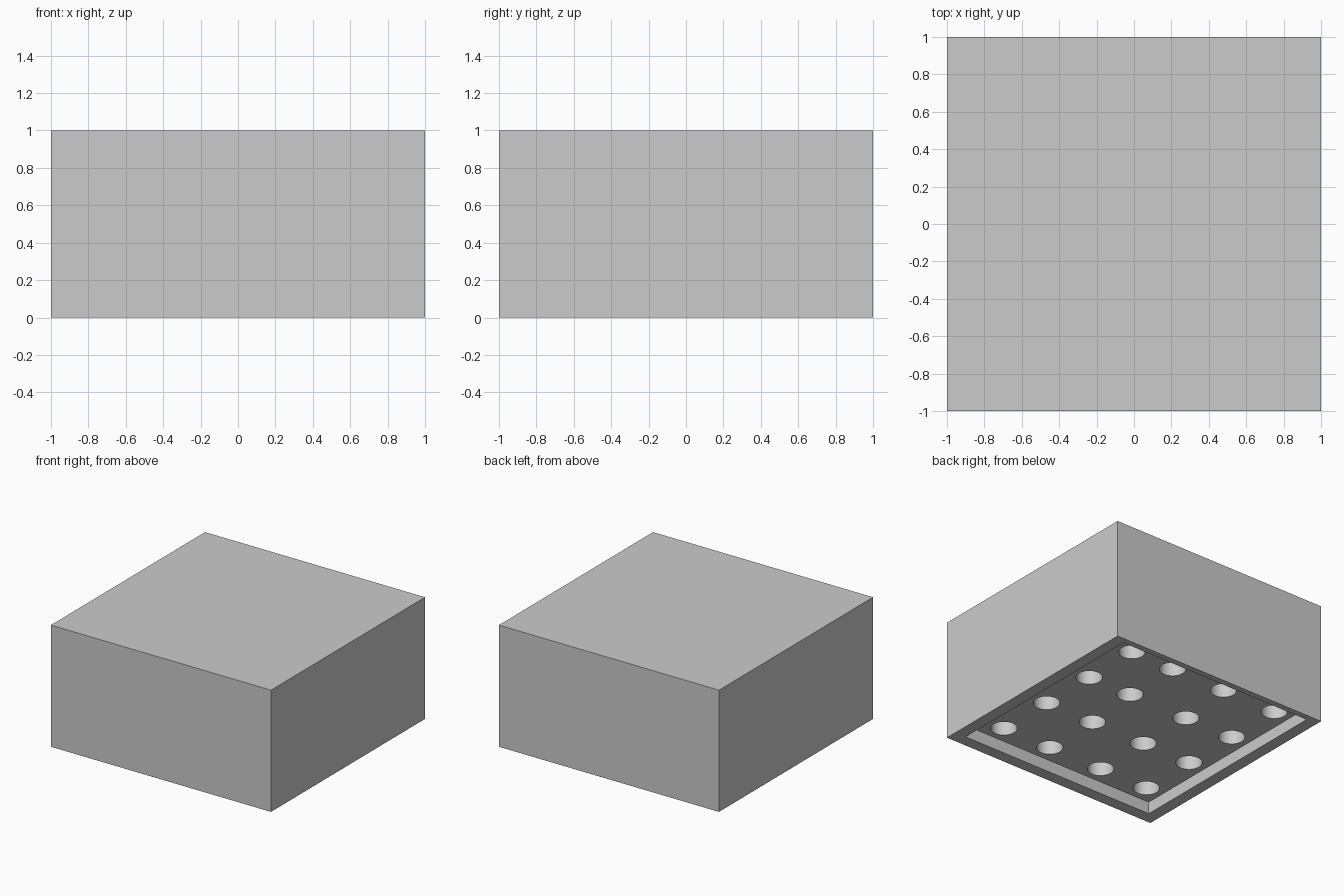
import bpy
import bmesh
import math
from mathutils import Matrix, Vector

cube = bpy.data.objects.get("Cube")
if cube:
    bpy.data.objects.remove(cube, do_unlink=True)

grey = bpy.data.materials.new("light_grey")
grey.use_nodes = True
COLOUR = (0.6, 0.6, 0.6, 1)
grey.diffuse_color = COLOUR
grey.node_tree.nodes["Principled BSDF"].inputs["Base Color"].default_value = COLOUR


def add_box(bm, low, high):
    low, high = Vector(low), Vector(high)
    place = Matrix.Translation((low + high) / 2) @ Matrix.Diagonal((*(high - low), 1))
    bmesh.ops.create_cube(bm, size=1, matrix=place)


def add_cylinder(bm, x, y, radius, bottom, top):
    bmesh.ops.create_cone(bm, cap_ends=True, segments=48, radius1=radius, radius2=radius,
                          depth=top - bottom,
                          matrix=Matrix.Translation((x, y, (bottom + top) / 2)))


def finish(bm, name):
    mesh = bpy.data.meshes.new(name)
    bm.to_mesh(mesh)
    bm.free()
    mesh.materials.append(grey)
    obj = bpy.data.objects.new(name, mesh)
    bpy.context.collection.objects.link(obj)
    return obj


def cut(target, cutter):
    cutter.hide_render = True
    mod = target.modifiers.new(cutter.name, 'BOOLEAN')
    mod.operation = 'DIFFERENCE'
    mod.solver = 'EXACT'
    mod.object = cutter
    bpy.context.view_layer.objects.active = target
    bpy.ops.object.modifier_apply(modifier=mod.name)
    bpy.data.objects.remove(cutter, do_unlink=True)


# Solid block
bm = bmesh.new()
add_box(bm, (-1, -1, 0), (1, 1, 1))
block = finish(bm, "block")

# Shallow recess underneath, with a thinner rim at the back
bm = bmesh.new()
add_box(bm, (-0.9, -0.9, -0.1), (0.9, 0.95, 0.1))
cut(block, finish(bm, "recess_cutter"))

# Four rows of round blind holes in the recess floor
rows = {
    0.75: (-0.75, -0.25, 0.25, 0.65),
    0.25: (-0.75, -0.3, 0.25, 0.65),
    -0.25: (-0.75, -0.3, 0.2, 0.65),
    -0.75: (-0.75, -0.3, 0.2, 0.65),
}
bm = bmesh.new()
for y, columns in rows.items():
    for x in columns:
        add_cylinder(bm, x, y, 0.1, 0.05, 0.9)
cut(block, finish(bm, "hole_cutter"))

# Smooth hole walls, sharp edges elsewhere
bpy.ops.object.select_all(action='DESELECT')
block.select_set(True)
bpy.context.view_layer.objects.active = block
bpy.ops.object.shade_smooth_by_angle(angle=math.radians(30))
